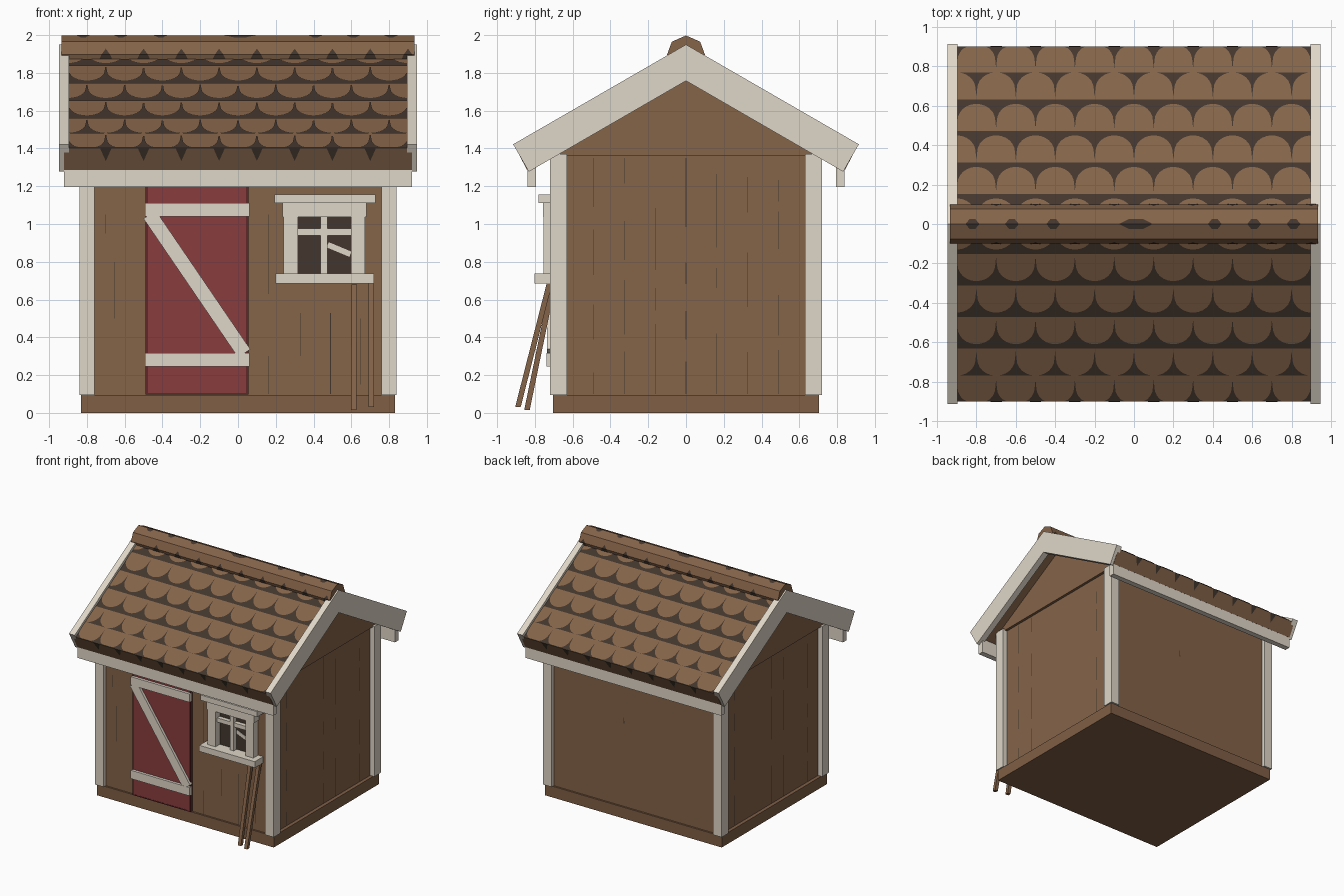
import bpy, bmesh, math, random
from mathutils import Vector

if "Cube" in bpy.data.objects:
    bpy.data.objects.remove(bpy.data.objects["Cube"])

random.seed(4)


def material(name, color):
    m = bpy.data.materials.new(name)
    m.diffuse_color = (*color, 1)
    m.use_nodes = True
    m.node_tree.nodes["Principled BSDF"].inputs["Base Color"].default_value = m.diffuse_color
    return m


BROWN = material("wood brown", (0.232, 0.126, 0.066))
BASE = material("base brown", (0.215, 0.113, 0.060))
DARK = material("dark gap", (0.056, 0.037, 0.026))
TRIM = material("off white trim", (0.74, 0.68, 0.58))
RED = material("door red", (0.25, 0.045, 0.048))
DEEP = material("dark red", (0.12, 0.02, 0.022))


def mesh_object(name, verts, faces, *mats):
    me = bpy.data.meshes.new(name)
    me.from_pydata(verts, [], faces)
    for m in mats:
        me.materials.append(m)
    ob = bpy.data.objects.new(name, me)
    bpy.context.collection.objects.link(ob)
    return ob


def fix_normals(ob):
    bm = bmesh.new()
    bm.from_mesh(ob.data)
    bmesh.ops.recalc_face_normals(bm, faces=bm.faces)
    bm.to_mesh(ob.data)
    bm.free()
    return ob


def prism(name, profile, x0, x1, *mats):
    """Extrude a (y, z) outline along x."""
    n = len(profile)
    verts = [(x, y, z) for x in (x0, x1) for y, z in profile]
    faces = [tuple(range(n)), tuple(range(2 * n - 1, n - 1, -1))]
    faces += [(i, n + i, n + (i + 1) % n, (i + 1) % n) for i in range(n)]
    return fix_normals(mesh_object(name, verts, faces, *mats))


def box(name, x, y, z, mat):
    return prism(name, [(y[0], z[0]), (y[1], z[0]), (y[1], z[1]), (y[0], z[1])], x[0], x[1], mat)


def pole(name, a, b, r, mat):
    """Square stick between two points."""
    corners = [(-r, -r), (r, -r), (r, r), (-r, r)]
    verts = [(p[0] + dx, p[1] + dy, p[2]) for p in (a, b) for dx, dy in corners]
    faces = [(3, 2, 1, 0), (4, 5, 6, 7)] + [(i, (i + 1) % 4, (i + 1) % 4 + 4, i + 4) for i in range(4)]
    return fix_normals(mesh_object(name, verts, faces, mat))


def slanted_board(name, a, b, width, y, mat):
    """Board between two (x, z) points on the front."""
    a, b = Vector(a), Vector(b)
    d = (b - a).normalized() * width / 2
    s = Vector((-d.y, d.x))
    pts = [a - s, b - s, b + s, a + s]
    verts = [(p.x, yy, p.y) for yy in y for p in pts]
    faces = [(0, 1, 2, 3), (7, 6, 5, 4)]
    faces += [(i, i + 4, (i + 1) % 4 + 4, (i + 1) % 4) for i in range(4)]
    return fix_normals(mesh_object(name, verts, faces, mat))


def plate(name, pts, out, mat):
    """Single flat face turned to look along the given direction."""
    ob = mesh_object(name, pts, [tuple(range(len(pts)))], mat)
    p = ob.data.polygons[0]
    if p.normal.dot(Vector(out)) < 0:
        p.flip()
    return ob


# Base, walls and gable
WX, WY = .80, .69
box("base", (-.83, .83), (-.705, .705), (0, .095), BASE)
box("walls", (-WX, WX), (-WY, WY), (.09, 1.37), BROWN)
prism("gable", [(-.685, 1.36), (.685, 1.36), (.685, 1.39), (0, 1.79), (-.685, 1.39)], -.822, .822, BROWN)

# Corner posts and eave boards
for sy in (-1, 1):
    ys = sorted((sy * .63, sy * .72))
    for sx in (-1, 1):
        box("corner_post", sorted((sx * .76, sx * .84)), ys, (.095, 1.37), TRIM)
    box("eave_board", (-.92, .92), sorted((sy * .793, sy * .84)), (1.195, 1.32), TRIM)

# Plank seams: hairline broken strips
for s in (-1, 1):
    for k in range(-3, 4):
        z = .1
        while z < 1.25:
            l = random.uniform(.1, .4)
            x, y, t = s * (WX + .001), k * .163, min(z + l, 1.35)
            plate("side_seam", [(x, y - .0015, z), (x, y + .0015, z), (x, y + .0015, t), (x, y - .0015, t)],
                  (s, 0, 0), DARK)
            z += l + random.uniform(.05, .25)
for x, z0, z1 in [(-.655, .5, .8), (.16, .63, 1.05), (.16, .1, .3), (.33, .3, .53),
                  (.49, .1, .53), (.65, .15, .5), (-.7, .95, 1.05)]:
    y = -WY - .001
    plate("front_seam", [(x - .002, y, z0), (x + .002, y, z0), (x + .002, y, z1), (x - .002, y, z1)],
          (0, -1, 0), DARK)
plate("back_knot", [(.095, WY + .001, .8), (.105, WY + .001, .8), (.1, WY + .001, .87)], (0, 1, 0), DARK)

# Roof slab: dark on top, brown on edges and underside
TAN = math.tan(math.radians(30))
TOP = 1.922
EAVE, LOW = (.902, TOP - .902 * TAN), (.842, 1.287)
half = [EAVE, LOW]
roof = prism("roof", [(0, TOP)] + half + [(0, 1.775)] + [(-y, z) for y, z in reversed(half)],
             -.92, .92, BROWN, DARK)
for p in roof.data.polygons:
    p.material_index = 1 if p.normal.z > .5 else 0

# Scalloped shingles laid in staggered rows, round tips with narrow slits above
verts, faces = [], []
for side in (-1, 1):
    for row, tip in enumerate((.13, .29, .45, .61, .77, .915)):
        back = .145 if row == 5 else .138
        for k in range(-5, 6):
            cx = .2 * k + (.1 if row % 2 == 0 else 0)
            if abs(cx) > .99:
                continue
            outline = [(cx + .1, tip - back), (cx - .1, tip - back), (cx - .1, tip - .125)]
            outline += [(cx - .096 * math.cos(t * math.pi / 12), tip - .085 + .085 * math.sin(t * math.pi / 12))
                        for t in range(13)]
            outline.append((cx + .1, tip - .125))
            pts = []
            for x, h in outline:
                h = min(h, .90)
                x = max(-.9, min(.9, x))
                v = (round(x, 4), side * h, TOP - h * TAN + .005)
                if v not in pts:
                    pts.append(v)
            if len(pts) < 3:
                continue
            faces.append(tuple(range(len(verts), len(verts) + len(pts))))
            verts += pts
shingles = mesh_object("shingles", verts, faces, BROWN)
for p in shingles.data.polygons:
    if p.normal.z < 0:
        p.flip()

# Dark notches on the eave ends
n = Vector((EAVE[1] - LOW[1], LOW[0] - EAVE[0])).normalized() * .002
for s in (-1, 1):
    for k in range(-4, 5):
        x = .2 * k + .1
        if x < .9:
            a = (s * (EAVE[0] + n.x), EAVE[1] + n.y)
            m = (s * (EAVE[0] - .035 + n.x), EAVE[1] - .067 + n.y)
            plate("eave_notch", [(x - .03, *a), (x + .03, *a), (x, *m)], (0, s, -.5), DARK)

# Gable edge boards
edge = [(.915, 1.422), (.832, 1.277)]
for sx in (-1, 1):
    prism("gable_board", [(0, 1.95)] + edge + [(0, 1.758)] + [(-y, z) for y, z in reversed(edge)],
          sx * .895, sx * .947, TRIM)

# Ridge cap with undercut lip
cap = [(.088, 1.866), (.10, 1.897), (.075, 1.965)]
prism("ridge_cap", [(0, 1.998)] + cap[::-1] + [(-y, z) for y, z in cap], -.935, .935, BROWN)

# Worn marks along the crest and lower edges of the cap
for s in (-1, 1):
    for x, l in [(-.82, .035), (-.62, .035), (-.41, .035), (.01, .085), (.41, .035), (.61, .035), (.81, .035)]:
        e = (s * .026, 1.9885)
        plate("crest_mark", [(x - l, 0, 2), (x - l * .4, *e), (x + l * .4, *e), (x + l, 0, 2)], (0, s, 2), DARK)
    for k in range(-4, 5):
        x = .2 * k + .1
        if x < .92:
            b, t, u = (s * .102, 1.898), (s * .091, 1.928), (s * .092, 1.870)
            plate("cap_mark", [(x - .022, *b), (x + .022, *b), (x, *t)], (0, s, .4), DARK)
            plate("lip_mark", [(x - .022, *b), (x + .022, *b), (x + .035, *u), (x - .035, *u)], (0, s, -.4), DARK)

# Door with battens and brace
box("door", (-.478, .043), (-.715, -.68), (.105, 1.20), RED)
for x in (-.484, .049):
    box("door_edge", (x - .007, x + .007), (-.717, -.68), (.10, 1.20), DEEP)
box("door_foot", (-.49, .056), (-.717, -.68), (.098, .106), DEEP)
for z in (.245, 1.04):
    box("door_batten", (-.492, .06), (-.738, -.71), (z, z + .071), TRIM)
slanted_board("door_brace", (-.468, 1.05), (.033, .315), .078, (-.737, -.71), TRIM)

# Window
box("window_glass", (.30, .62), (-.697, -.68), (.72, 1.05), DARK)
slanted_board("glass_glint", (.475, .89), (.595, .84), .03, (-.700, -.695), TRIM)
for x0, x1 in ((.24, .317), (.598, .673)):
    box("window_jamb", (x0, x1), (-.755, -.68), (.73, 1.05), TRIM)
box("window_top_rail", (.235, .68), (-.757, -.68), (1.037, 1.115), TRIM)
box("window_head", (.193, .727), (-.78, -.68), (1.11, 1.155), TRIM)
box("window_sill", (.198, .72), (-.803, -.68), (.685, .737), TRIM)
box("window_bar_upright", (.438, .474), (-.735, -.69), (.735, 1.04), TRIM)
box("window_bar_cross", (.315, .602), (-.733, -.69), (.94, .975), TRIM)

# Leaning poles
pole("pole_left", (.612, -.842, .015), (.616, -.705, .68), .0145, BROWN)
pole("pole_right", (.705, -.89, .03), (.705, -.722, .69), .0145, BROWN)
